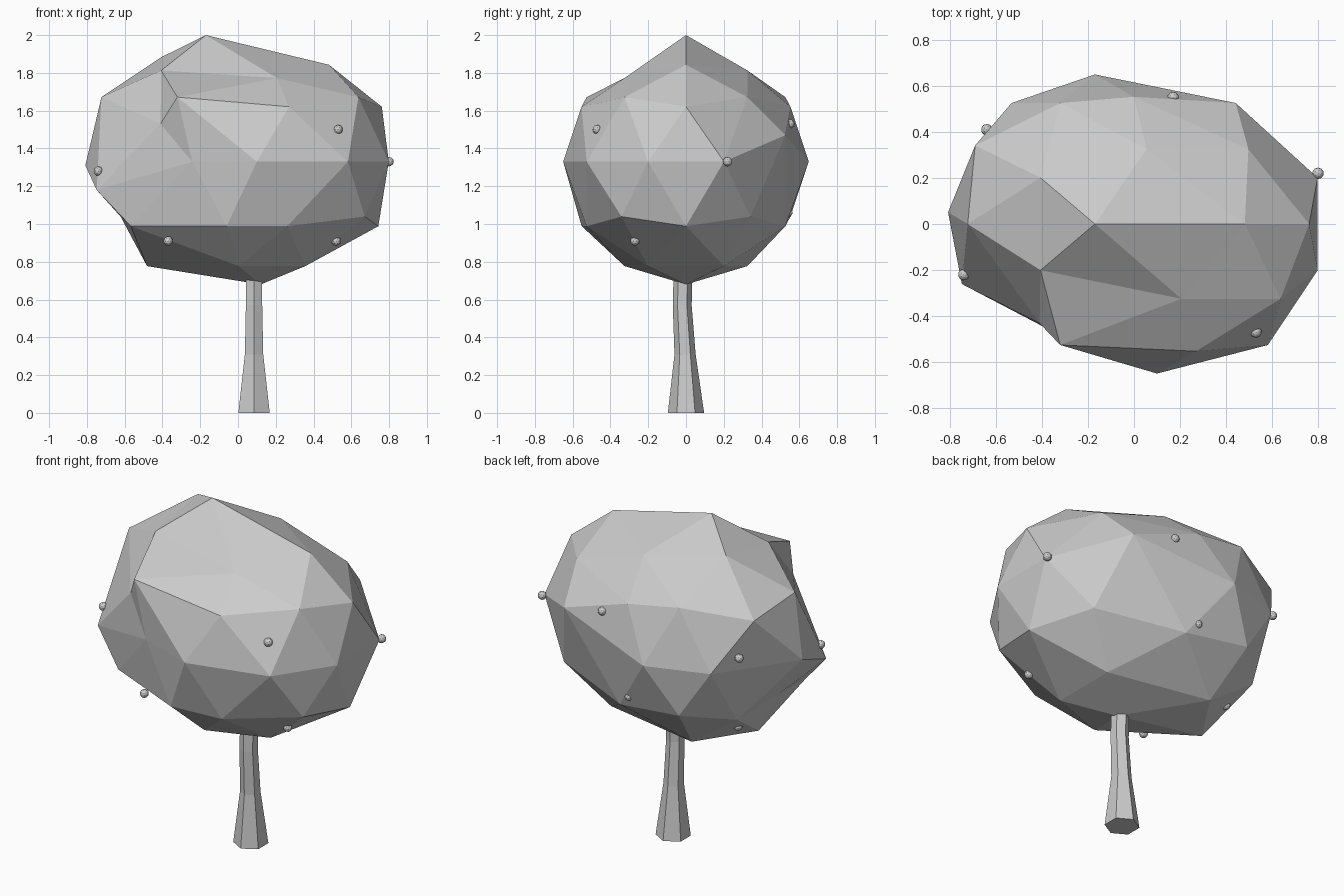
import bpy, bmesh, math
from mathutils import Vector

default = bpy.data.objects.get("Cube")
if default:
    bpy.data.objects.remove(default, do_unlink=True)


def make_material(name, color):
    mat = bpy.data.materials.new(name)
    mat.use_nodes = True
    mat.diffuse_color = color
    mat.node_tree.nodes["Principled BSDF"].inputs["Base Color"].default_value = color
    return mat


def finish(name, bm, mat):
    bmesh.ops.recalc_face_normals(bm, faces=bm.faces)
    mesh = bpy.data.meshes.new(name)
    bm.to_mesh(mesh)
    bm.free()
    mesh.materials.append(mat)
    obj = bpy.data.objects.new(name, mesh)
    bpy.context.collection.objects.link(obj)
    return obj


grey = make_material("light_grey", (0.6, 0.6, 0.6, 1))


# Trunk: a bent, tapering hexagonal loft
def loft_trunk(sections, sides=6):
    bm = bmesh.new()
    rings = []
    for center_y, z, radius in sections:
        ring = []
        for i in range(sides):
            angle = math.pi / 2 + math.tau * i / sides
            ring.append(bm.verts.new((0.085 + radius * math.cos(angle),
                                      center_y + radius * math.sin(angle), z)))
        rings.append(ring)
    for low, high in zip(rings, rings[1:]):
        for i in range(sides):
            j = (i + 1) % sides
            bm.faces.new((low[i], low[j], high[j], high[i]))
    bm.faces.new(rings[0])
    bm.faces.new(rings[-1])
    return finish("trunk", bm, grey)


loft_trunk([(0, 0, 0.096), (-0.005, 0.31, 0.056), (-0.02, 0.57, 0.05), (-0.015, 0.76, 0.05)])


# Crown: a faceted ball pulled sideways into an uneven shape, ring by ring
def ring_order(vert):
    angle = math.degrees(math.atan2(vert.co.y, vert.co.x))
    return round(vert.co.z, 2), round(angle) % 360


sideways_pull = [
    [.12],
    [.08, -.16, -.14, .11, .08],
    [.19, -.1, -.12, -.12, .09],
    [.1, -.16, -.04, .12, .2],
    [.18, .06, -.17, -.15, -.19, -.13, .14, .1, .2, .18],
    [.18, -.18, -.22, .06, .09],
    [.05, -.15, -.17, -.15, .19],
    [.14, -.05, -.13, -.13, .1],
    [-.17],
]
# Dents and bumps: (ring, place in ring) -> (depth shift, height shift)
dents = {
    (3, 3): (0, -.05), (4, 1): (0, .14), (4, 4): (-.15, -.02), (4, 5): (-.06, -.15),
    (5, 3): (-.09, -.09), (7, 0): (0, -.04), (7, 1): (0, -.07), (7, 3): (0, -.07),
    (7, 4): (0, -.11), (8, 0): (0, .02),
}

bm = bmesh.new()
bmesh.ops.create_icosphere(bm, subdivisions=2, radius=0.65)
ordered = iter(sorted(bm.verts, key=ring_order))
for ring, pulls in enumerate(sideways_pull):
    for place, pull in enumerate(pulls):
        depth, height = dents.get((ring, place), (0, 0))
        next(ordered).co += Vector((pull, depth, 1.33 + height))
finish("crown", bm, grey)

# Fruits: small faceted balls scattered over the crown
fruit_spots = [
    (-.74, -.22, 1.28), (.53, -.47, 1.5), (.8, .22, 1.33),
    (-.37, -.36, .91), (.52, -.27, .91), (-.64, .41, 1.41),
    (.17, .55, 1.53), (0, .54, 1.06), (-.485, .2, .88),
]
for number, spot in enumerate(fruit_spots, 1):
    bm = bmesh.new()
    bmesh.ops.create_icosphere(bm, subdivisions=2, radius=0.025)
    fruit = finish(f"fruit_{number}", bm, grey)
    fruit.location = spot
